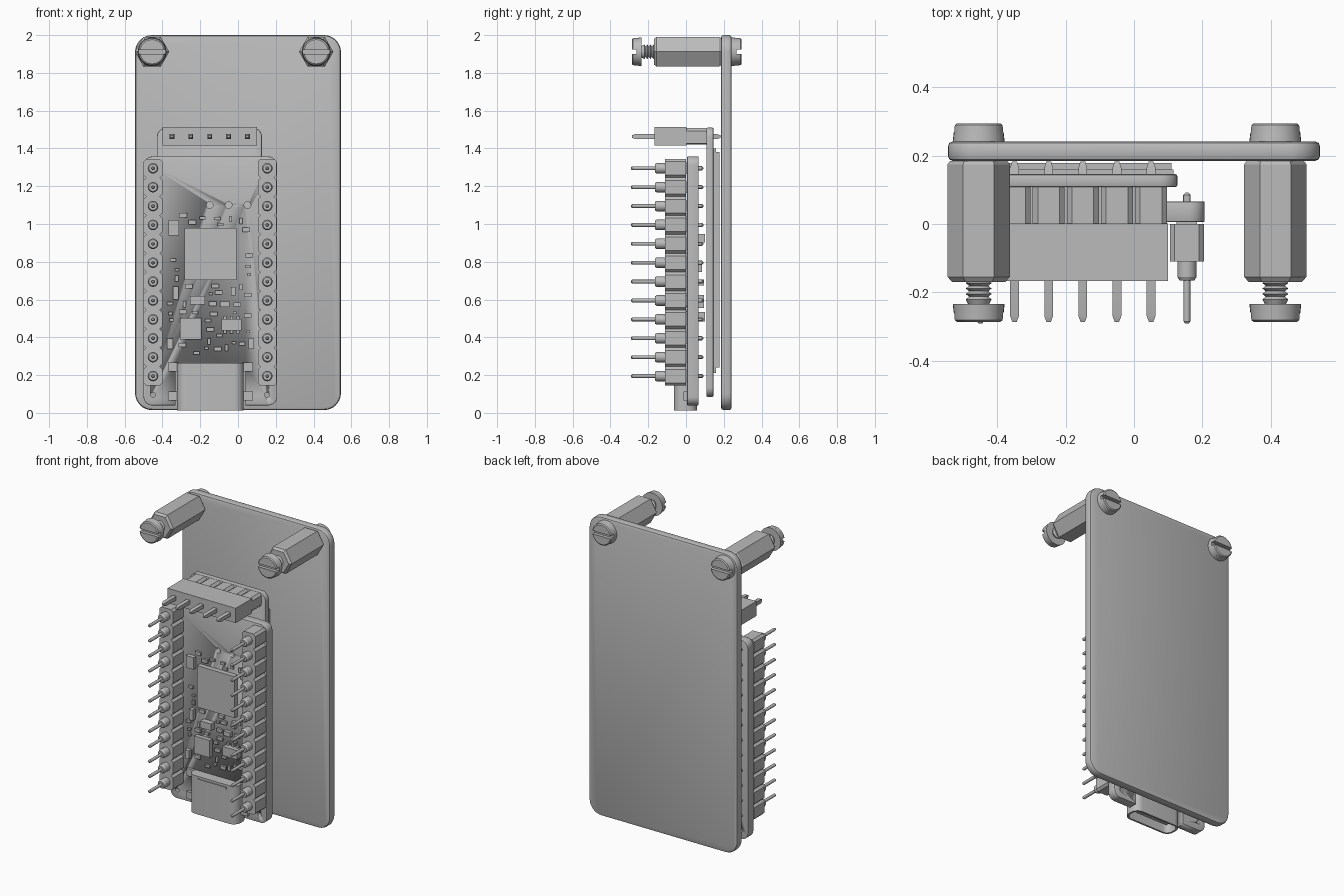
import bpy
import bmesh
import random
from math import cos, sin, pi, radians
from mathutils import Vector

old = bpy.data.objects.get("Cube")
if old:
    bpy.data.objects.remove(old, do_unlink=True)

GREY = (0.5, 0.5, 0.5, 1)
mat = bpy.data.materials.new("plain grey")
mat.use_nodes = True
mat.diffuse_color = GREY
mat.node_tree.nodes["Principled BSDF"].inputs["Base Color"].default_value = GREY


def loft(bm, rings):
    """Skin a list of equal-length point rings and cap both ends."""
    loops = [[bm.verts.new(p) for p in ring] for ring in rings]
    n = len(loops[0])
    for a, b in zip(loops, loops[1:]):
        for i in range(n):
            j = (i + 1) % n
            bm.faces.new((a[i], a[j], b[j], b[i]))
    bm.faces.new(loops[0])
    bm.faces.new(loops[-1])


def box(bm, x0, x1, y0, y1, z0, z1):
    loft(bm, [[(x0, y, z0), (x1, y, z0), (x1, y, z1), (x0, y, z1)] for y in (y0, y1)])


def turn(bm, x, z, profile, n=24, phase=0):
    """Round or many-sided part along y from (y, radius) pairs."""
    angles = [2 * pi * i / n + phase for i in range(n)]
    loft(bm, [[(x + r * cos(a), y, z + r * sin(a)) for a in angles] for y, r in profile])


def round_rect(u0, u1, v0, v1, r, inset=0, steps=8):
    pts = []
    corners = ((u1 - r, v1 - r), (u0 + r, v1 - r), (u0 + r, v0 + r), (u1 - r, v0 + r))
    for k, (u, v) in enumerate(corners):
        for i in range(steps + 1):
            a = pi / 2 * (k + i / steps)
            pts.append((u + (r - inset) * cos(a), v + (r - inset) * sin(a)))
    return pts


def slab(bm, x0, x1, y0, y1, z0, z1, r, edge):
    """Rounded board facing y with softened rims."""
    soft = edge * 0.3
    steps = ((y0, edge), (y0 + soft, soft), (y0 + edge, 0),
             (y1 - edge, 0), (y1 - soft, soft), (y1, edge))
    loft(bm, [[(u, y, v) for u, v in round_rect(x0, x1, z0, z1, r, e)] for y, e in steps])


def finish(name, bm, angle=30):
    bmesh.ops.recalc_face_normals(bm, faces=bm.faces)
    mesh = bpy.data.meshes.new(name)
    bm.to_mesh(mesh)
    bm.free()
    ob = bpy.data.objects.new(name, mesh)
    bpy.context.collection.objects.link(ob)
    mesh.materials.append(mat)
    bpy.ops.object.select_all(action='DESELECT')
    ob.select_set(True)
    bpy.context.view_layer.objects.active = ob
    bpy.ops.object.shade_smooth_by_angle(angle=radians(angle))
    return ob


# Large backing plate
bm = bmesh.new()
slab(bm, -0.545, 0.545, 0.185, 0.242, 0.015, 2, 0.09, 0.014)
finish("backing_plate", bm)

# Hex standoffs with slotted screws at both ends
def slotted_head(bm, x, z, inner, outer):
    mid = (inner + outer) / 2
    turn(bm, x, z, [(inner, 0.076), (mid, 0.073)], 32)
    for side in (1, -1):
        rings = []
        for y, r in ((mid, 0.073), (outer + (mid - outer) * 0.2, 0.071), (outer, 0.064)):
            arc = [0.17 + (pi - 0.34) * i / 16 for i in range(17)]
            rings.append([(x + r * cos(a), y, z + side * r * sin(a)) for a in arc])
        loft(bm, rings)


TOP = 1.912
for label, x in (("right", -0.455), ("left", 0.414)):
    bm = bmesh.new()
    turn(bm, x, TOP, [(0.185, 0.084), (0.175, 0.091), (-0.155, 0.091), (-0.17, 0.078)], 6)
    finish(label + "_standoff", bm, 10)

    bm = bmesh.new()
    thread = []
    for i in range(4):
        thread += [(-0.165 - 0.016 * i, 0.028), (-0.173 - 0.016 * i, 0.038)]
    turn(bm, x, TOP, thread + [(-0.24, 0.028)])
    slotted_head(bm, x, TOP, -0.235, -0.287)
    finish(label + "_front_screw", bm)

    bm = bmesh.new()
    slotted_head(bm, x, TOP, 0.242, 0.295)
    finish(label + "_back_screw", bm)

# Carrier board and thin panel behind it
bm = bmesh.new()
slab(bm, -0.43, 0.127, 0.108, 0.146, 0.085, 1.51, 0.05, 0.006)
finish("carrier_board", bm)
bm = bmesh.new()
box(bm, -0.42, 0.115, 0.146, 0.16, 0.21, 1.4)
box(bm, -0.415, 0.11, 0.16, 0.178, 0.24, 1.38)
finish("rear_panel", bm)

# Controller board, cut for the connector and the small holes
bm = bmesh.new()
slab(bm, -0.5, 0.207, 0.006, 0.066, 0.04, 1.357, 0.045, 0.003)
board = finish("controller_board", bm)
bm = bmesh.new()
box(bm, -0.33, 0.04, -0.1, 0.1, -0.1, 0.25)
for x in (-0.15, -0.05, 0.05):
    turn(bm, x, 1.1, [(-0.1, 0.018), (0.1, 0.018)], 16)
for x in (-0.45, 0.153):
    turn(bm, x, 0.095, [(-0.1, 0.013), (0.1, 0.013)], 16)
cutter = finish("board_cutter", bm)
cutter.hide_render = True
cut = board.modifiers.new("cutouts", 'BOOLEAN')
cut.operation = 'DIFFERENCE'
cut.solver = 'EXACT'
cut.object = cutter
bpy.context.view_layer.objects.active = board
bpy.ops.object.modifier_apply(modifier=cut.name)
bpy.data.objects.remove(cutter, do_unlink=True)

# Side pin headers
for label, x in (("right", -0.45), ("left", 0.155)):
    body, pins = bmesh.new(), bmesh.new()
    for i in range(12):
        z = 0.195 + 0.1 * i
        outline = round_rect(x - 0.05, x + 0.05, z - 0.05, z + 0.05, 0.014, 0, 1)
        loft(body, [[(u, y, v) for u, v in outline] for y in (-0.11, 0.0)])
        box(body, x - 0.03, x + 0.03, 0, 0.007, z - 0.03, z + 0.03)
        turn(pins, x, z, [(-0.11, 0.028), (-0.155, 0.028), (-0.165, 0.022), (-0.165, 0.01),
                          (-0.285, 0.01), (-0.292, 0.005)], 16)
        turn(pins, x, z, [(0.06, 0.011), (0.085, 0.011), (0.092, 0.004)], 12)
    finish(label + "_header_body", body)
    finish(label + "_header_pins", pins)

# Five-way top connector: plug block, slotted socket and square pins
plug, socket, pins = bmesh.new(), bmesh.new(), bmesh.new()
box(plug, -0.4, 0.1, -0.167, 0.002, 1.415, 1.513)
box(socket, -0.395, 0.095, 0.002, 0.108, 1.425, 1.475)
for i in range(5):
    x = -0.35 + 0.1 * i
    outline = round_rect(x - 0.047, x + 0.047, 1.42, 1.508, 0.015, 0, 1)
    loft(socket, [[(u, y, v) for u, v in outline] for y in (0.002, 0.108)])
    turn(pins, x, 1.463, [(-0.287, 0.009), (-0.27, 0.018), (0.165, 0.018), (0.183, 0.01)], 4, pi / 4)
finish("top_plug", plug)
finish("top_socket", socket)
finish("top_pins", pins)

# Hollow port shell with its tongue and side tabs
bm = bmesh.new()
rings = []
for z, wall in ((0.22, 0.012), (0.012, 0.012), (0.012, 0), (0.265, 0)):
    rings.append([(u, v, z) for u, v in round_rect(-0.322, 0.03, -0.064, 0.058, 0.05, wall)])
loft(bm, rings)
finish("port_shell", bm)
bm = bmesh.new()
box(bm, -0.265, -0.027, -0.014, 0.008, 0.04, 0.225)
finish("port_tongue", bm)
bm = bmesh.new()
for side in (-1, 1):
    cx = -0.146
    for z in (0.09, 0.243):
        a, b = sorted((cx + side * 0.17, cx + side * 0.225))
        box(bm, a, b, -0.012, 0.01, z - 0.024, z + 0.024)
box(bm, -0.25, -0.04, -0.07, -0.06, 0.235, 0.25)
finish("port_tabs", bm)

# Chips and larger parts: centre x, centre z, width, height, thickness
chips = [(-0.145, 0.84, 0.275, 0.275, 0.035), (-0.25, 0.445, 0.115, 0.115, 0.03),
         (-0.035, 0.467, 0.105, 0.06, 0.045), (-0.215, 0.597, 0.08, 0.045, 0.04),
         (-0.34, 0.98, 0.055, 0.08, 0.03), (-0.33, 0.635, 0.028, 0.07, 0.03),
         (-0.36, 0.365, 0.03, 0.055, 0.03), (0.07, 0.365, 0.03, 0.055, 0.03),
         (-0.07, 0.575, 0.05, 0.03, 0.025), (-0.025, 0.645, 0.024, 0.045, 0.025)]
bm = bmesh.new()
for x, z, w, h, t in chips:
    box(bm, x - w / 2, x + w / 2, 0.008 - t, 0.008, z - h / 2, z + h / 2)
for x in (-0.07, -0.035, 0):
    box(bm, x - 0.008, x + 0.008, -0.008, 0.008, 0.42, 0.514)
finish("chips", bm)

# Scattered small parts filling the free space
random.seed(4)
placed = list(chips)
bm = bmesh.new()
for attempt in range(400):
    if len(placed) > 52:
        break
    w, h = random.choice(((0.016, 0.032), (0.032, 0.016), (0.02, 0.014), (0.04, 0.022)))
    x, z = random.uniform(-0.36, 0.06), random.uniform(0.31, 1.05)
    if all(abs(x - p[0]) > (w + p[2]) / 2 + 0.012 or abs(z - p[1]) > (h + p[3]) / 2 + 0.012
           for p in placed):
        placed.append((x, z, w, h))
        box(bm, x - w / 2, x + w / 2, -0.008, 0.008, z - h / 2, z + h / 2)
finish("small_parts", bm)

# Parts on the rear of the controller board
bm = bmesh.new()
for z, h, t in ((0.925, 0.045, 0.035), (0.775, 0.06, 0.02), (0.69, 0.03, 0.03),
                (0.59, 0.07, 0.03), (0.51, 0.05, 0.035)):
    box(bm, -0.2, -0.1, 0.064, 0.066 + t, z - h / 2, z + h / 2)
finish("rear_parts", bm)
